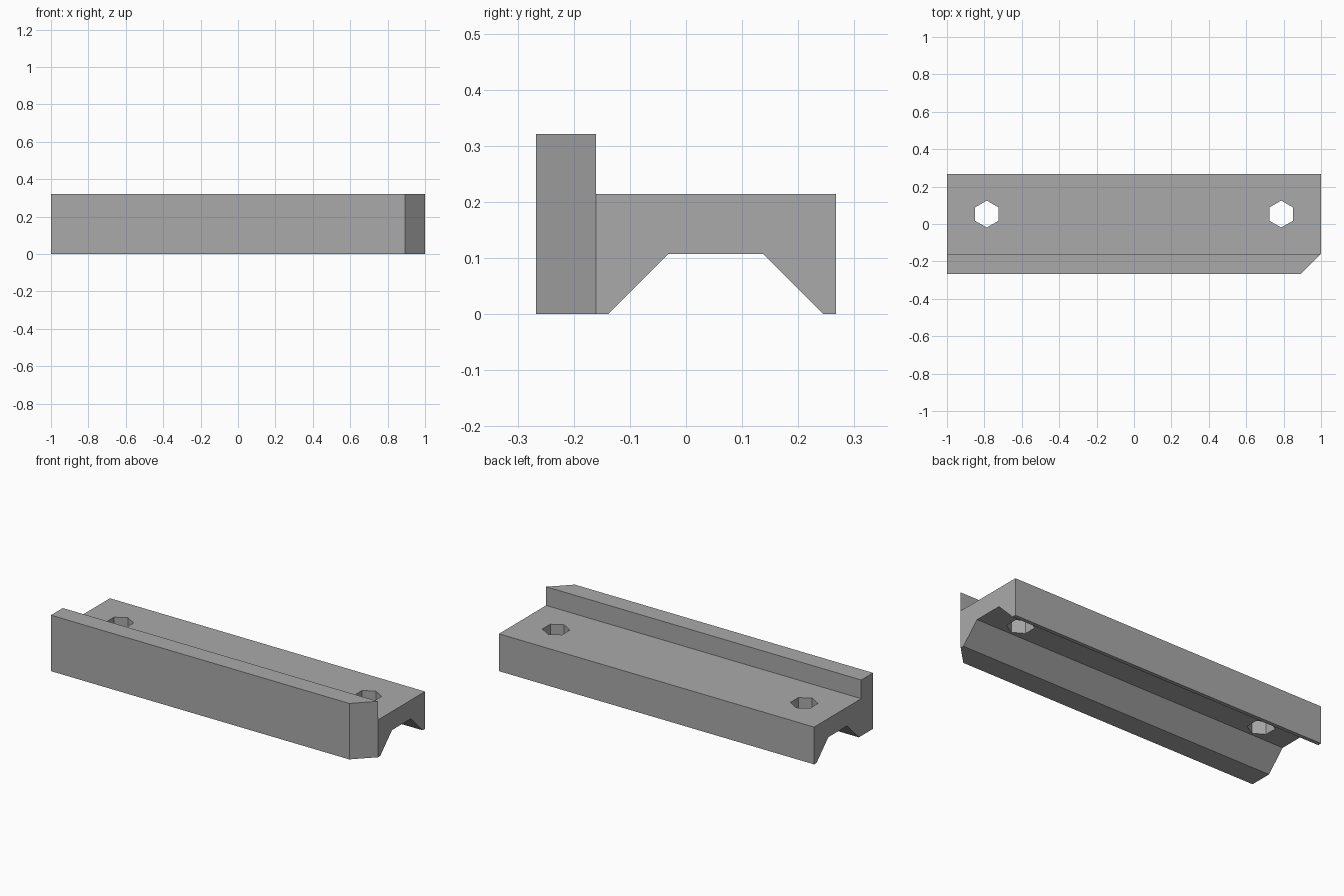
import bpy, bmesh
from mathutils import Vector

cube = bpy.data.objects.get("Cube")
if cube:
    bpy.data.objects.remove(cube, do_unlink=True)

HALF = 1.0
FRONT, STEP, BACK = -0.267, -0.16, 0.267
TOP, DECK, CEILING = 0.321, 0.214, 0.107

grey = bpy.data.materials.new("mid grey")
grey.use_nodes = True
grey.diffuse_color = (0.4, 0.4, 0.4, 1)
grey.node_tree.nodes["Principled BSDF"].inputs["Base Color"].default_value = grey.diffuse_color


def add_object(name, bm):
    bmesh.ops.recalc_face_normals(bm, faces=bm.faces)
    mesh = bpy.data.meshes.new(name)
    bm.to_mesh(mesh)
    bm.free()
    mesh.materials.append(grey)
    obj = bpy.data.objects.new(name, mesh)
    bpy.context.collection.objects.link(obj)
    return obj


# Rail: stepped profile with a tapered channel below, extruded along x
profile = [(FRONT, 0), (-0.139, 0), (-0.032, CEILING), (0.138, CEILING), (0.245, 0),
           (BACK, 0), (BACK, DECK), (STEP, DECK), (STEP, TOP), (FRONT, TOP)]
bm = bmesh.new()
face = bm.faces.new([bm.verts.new((-HALF, y, z)) for y, z in profile])
end = bmesh.ops.extrude_face_region(bm, geom=[face])["geom"]
bmesh.ops.translate(bm, vec=(2 * HALF, 0, 0),
                    verts=[v for v in end if isinstance(v, bmesh.types.BMVert)])

# Chamfer the left front corner, 45 degrees from the step line
cut = bmesh.ops.bisect_plane(bm, geom=bm.verts[:] + bm.edges[:] + bm.faces[:],
                             plane_co=Vector((HALF, STEP, 0)), plane_no=Vector((1, -1, 0)),
                             dist=1e-5, clear_outer=True)
rim = [e for e in bm.edges if e.is_boundary]
bmesh.ops.holes_fill(bm, edges=rim, sides=0)
rail = add_object("clamp_rail", bm)

# Hexagonal bolt holes through the deck
for side, x in (("right", -0.787), ("left", 0.787)):
    bpy.ops.mesh.primitive_cylinder_add(vertices=6, radius=0.072, depth=0.3,
                                        location=(x, 0.053, 0.16))
    cutter = bpy.context.object
    cutter.name = side + "_hole_cutter"
    cutter.data.materials.append(grey)
    cutter.hide_render = True
    cutter.hide_set(True)
    hole = rail.modifiers.new(side + "_hole", 'BOOLEAN')
    hole.operation = 'DIFFERENCE'
    hole.solver = 'EXACT'
    hole.object = cutter
